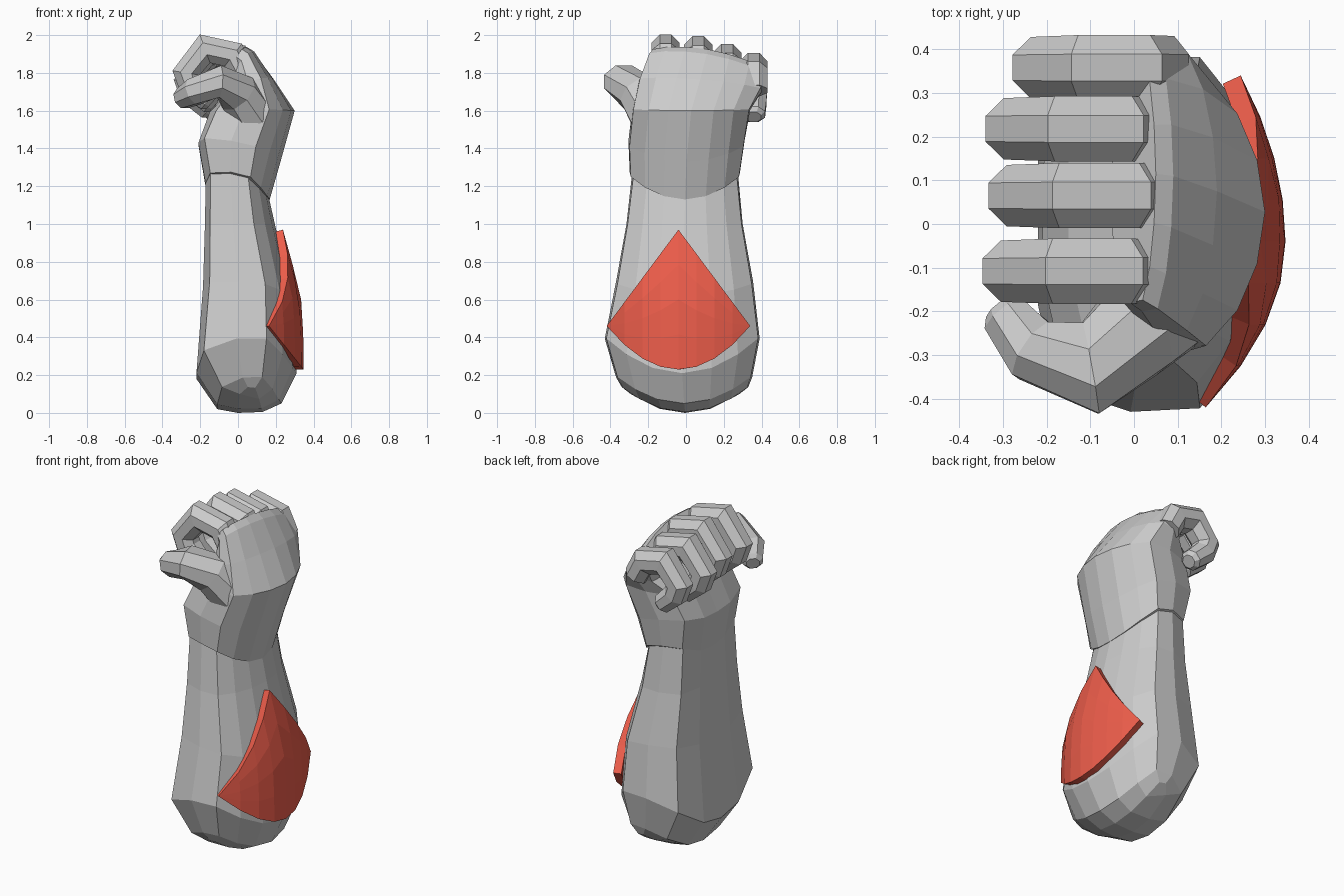
import bpy, bmesh, math
from mathutils import Vector

if "Cube" in bpy.data.objects:
    bpy.data.objects.remove(bpy.data.objects["Cube"])

# D-shaped limb section: u runs palm (-1) to back (+1), v runs across the limb
HALF = [(.4, .98), (.72, .72), (.92, .38)]
FLAT = [(-.2, 1), (-.85, .86), (-1, .4)]
SECTION = ([(u, -v) for u, v in HALF] + [(1, 0)] + HALF[::-1]
           + FLAT + [(-1, 0)] + [(u, -v) for u, v in FLAT[::-1]])


def finish(name, bm):
    me = bpy.data.meshes.new(name)
    bm.to_mesh(me)
    bm.free()
    ob = bpy.data.objects.new(name, me)
    bpy.context.collection.objects.link(ob)
    return ob


def loft(name, rings):
    """Skin a stack of equal, even-sided rings and close both ends with strips."""
    bm = bmesh.new()
    rows = [[bm.verts.new(p) for p in ring] for ring in rings]
    n = len(rows[0])
    for a, b in zip(rows, rows[1:]):
        for i in range(n):
            j = (i + 1) % n
            bm.faces.new((a[i], a[j], b[j], b[i]))
    for r in (rows[0], rows[-1]):
        for i in range(n // 2 - 1):
            bm.faces.new((r[i], r[i + 1], r[n - 2 - i], r[n - 1 - i]))
    bmesh.ops.recalc_face_normals(bm, faces=bm.faces)
    return finish(name, bm)


def limb_ring(px, pz, bx, bz, y0, y1, sag=0, tilt=0):
    """Section between a palm-side and a back-side point, bent across y."""
    cy, hy = (y0 + y1) / 2, (y1 - y0) / 2
    pts = []
    for u, v in SECTION:
        f, d = (u + 1) / 2, v * hy
        pts.append((px + (bx - px) * f, cy + d,
                    pz + (bz - pz) * f + sag * d * d + tilt * d))
    return pts


def tube(name, path, radii, side, wide=1.0):
    """Octagonal digit along a path; the tip is rounded by a smaller end ring."""
    pts = [Vector(p) for p in path]
    side = Vector(side)
    end = (pts[-1] - pts[-2]).normalized()
    pts.append(pts[-1] + end * radii[-1] * .4)
    radii = list(radii) + [radii[-1] * .65]
    rings = []
    for i, (p, r) in enumerate(zip(pts, radii)):
        din = (p - pts[i - 1]).normalized() if i else (pts[1] - p).normalized()
        dout = (pts[i + 1] - p).normalized() if i + 1 < len(pts) else din
        t = (din + dout).normalized()
        s = (side - t * side.dot(t)).normalized()
        nrm = t.cross(s)
        stretch = 1 / max(.7, t.dot(din))
        ring = []
        for k in range(8):
            a = math.radians(22.5 + 45 * k)
            ring.append(p + (s * math.cos(a) * wide + nrm * math.sin(a) * stretch) * r * 1.08)
        rings.append(ring)
    return loft(name, rings)


# Forearm with rounded elbow end
loft("forearm", [limb_ring(*r) for r in (
    (0, 0, .13, .005, -.34, .33, 1.2),
    (-.11, .02, .23, .05, -.37, .35, 1.2),
    (-.22, .18, .31, .21, -.43, .39, 1.2),
    (-.185, .66, .285, .62, -.37, .355, .4),
    (-.175, 1.0, .195, 1.0, -.315, .30),
    (-.17, 1.28, .15, 1.2, -.285, .275, .3))])

# Hand: wrist rim, heel of palm, back of hand, knuckle line
loft("hand", [limb_ring(*r) for r in (
    (-.172, 1.2, .168, 1.13, -.298, .286, 1.2),
    (-.21, 1.42, .225, 1.33, -.305, .31, .6),
    (-.15, 1.59, .30, 1.60, -.285, .34, .1),
    (-.04, 1.70, .19, 1.765, -.25, .40, 0, -.08),
    (-.03, 1.77, .09, 1.90, -.20, .42, -.1, -.17),
    (-.05, 1.79, .05, 1.925, -.18, .41, -.1, -.17))])

# Four curled fingers: y, x shift, z shift, length scale
CURL = [(.03, 1.79), (-.025, 1.895), (-.175, 1.928), (-.275, 1.80), (-.25, 1.73), (-.16, 1.65)]
FINGERS = [("index", -.108, 0, 0, 1), ("middle", .065, .02, -.01, 1.02),
           ("ring", .218, .0, -.05, .98), ("little", .358, .035, -.095, .9)]
for label, y, dx, dz, s in FINGERS:
    path = [(.06 + (x - .06) * s + dx, y, 1.9 + (z - 1.9) * s + dz) for x, z in CURL]
    tube(label + "_finger", path, (.066, .068, .068, .064, .063, .055), (0, 1, 0), 1.1)

# Thumb folded in front of the palm
tube("thumb",
     [(.08, -.18, 1.57), (0, -.25, 1.69), (-.1, -.33, 1.755), (-.23, -.29, 1.70), (-.295, -.21, 1.665)],
     (.115, .105, .085, .07, .055), (0, 0, 1))

# Red elbow guard: fan-shaped curved plate with its point upwards
OUTLINE = [(.22, .347), (.45, .345), (.63, .332), (.8, .285), (.97, .238)]


def outer_x(z):
    for (z0, x0), (z1, x1) in zip(OUTLINE, OUTLINE[1:]):
        if z <= z1:
            return x0 + (x1 - x0) * (z - z0) / (z1 - z0)
    return OUTLINE[-1][1]


bm = bmesh.new()
COLS, ROWS = 8, 4
grid = []
for c in range(COLS + 1):
    v = c / COLS * 2 - 1
    top, bottom = .97 - .51 * abs(v), .23 + .23 * v * v
    drop = (.18 if v < 0 else .10) * v * v
    col = []
    for r in range(ROWS + 1):
        z = top + (bottom - top) * r / ROWS
        col.append(bm.verts.new((outer_x(z) - drop, -.04 + .38 * v, z)))
    grid.append(col)
bmesh.ops.remove_doubles(bm, verts=grid[0] + grid[-1], dist=.0005)
for a, b in zip(grid, grid[1:]):
    a, b = ([v if v.is_valid else next(w for w in col if w.is_valid) for v in col] for col in (a, b))
    for r in range(ROWS):
        bm.faces.new(dict.fromkeys((a[r + 1], b[r + 1], b[r], a[r])))
bmesh.ops.recalc_face_normals(bm, faces=bm.faces)
if sum(f.normal.x for f in bm.faces) < 0:
    bmesh.ops.reverse_faces(bm, faces=bm.faces)
guard = finish("elbow_guard", bm)
solid = guard.modifiers.new("thickness", 'SOLIDIFY')
solid.thickness, solid.offset = .045, -1
red = bpy.data.materials.new("red")
red.diffuse_color = (.85, .11, .07, 1)
red.use_nodes = True
red.node_tree.nodes["Principled BSDF"].inputs["Base Color"].default_value = red.diffuse_color
guard.data.materials.append(red)
